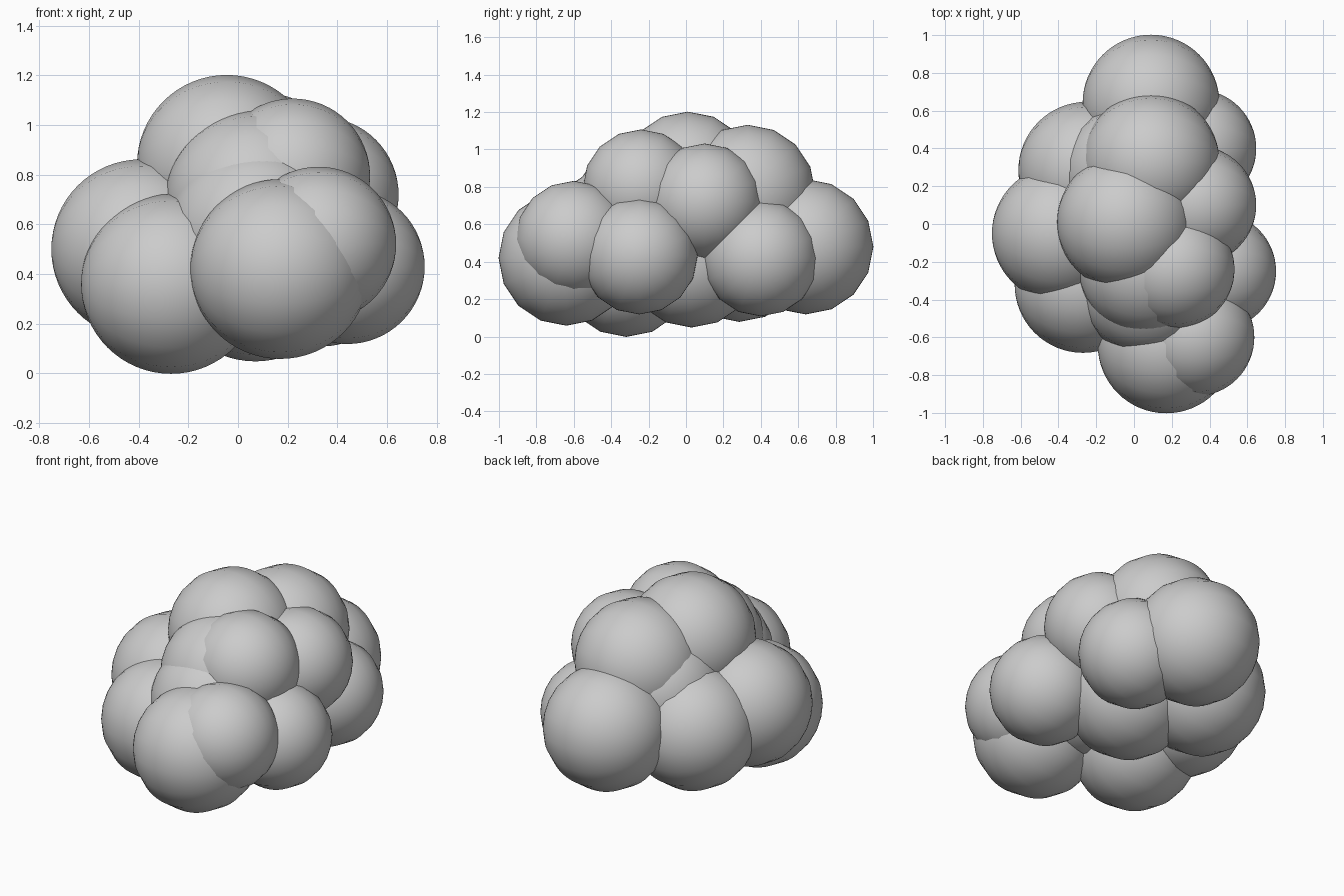
import bpy
from math import radians

if "Cube" in bpy.data.objects:
    bpy.data.objects.remove(bpy.data.objects["Cube"])


def puff(name, x, y, z, r):
    # Smooth ball whose poles lie along the x axis
    bpy.ops.mesh.primitive_uv_sphere_add(segments=16, ring_count=32, radius=r,
                                         location=(x, y, z),
                                         rotation=(0, radians(90), 0))
    ob = bpy.context.object
    ob.name = name
    bpy.ops.object.shade_smooth()


# Large balls forming the left side and core of the cluster
LARGE = {
    "back_puff": (0.09, 0.64, 0.48),
    "back_top_puff": (0.09, 0.33, 0.77),
    "crown_puff": (-0.045, 0.01, 0.84),
    "left_puff": (-0.39, -0.05, 0.50),
    "back_left_puff": (-0.25, 0.285, 0.44),
    "front_left_puff": (-0.27, -0.32, 0.36),
    "front_puff": (0.17, -0.64, 0.42),
    "front_top_puff": (0.07, -0.23, 0.70),
    "front_core": (0.08, -0.34, 0.57),
    "lower_core": (0.07, 0.03, 0.41),
    "back_core": (-0.02, 0.27, 0.62),
}
# Smaller balls along the right side
SMALL = {
    "front_right_puff": (0.325, -0.60, 0.52),
    "top_right_puff": (0.22, -0.24, 0.795),
    "upper_right_puff": (0.335, 0.10, 0.72),
    "back_right_puff": (0.335, 0.40, 0.42),
    "right_puff": (0.44, -0.25, 0.43),
}

for name, pos in LARGE.items():
    puff(name, *pos, 0.362)
for name, pos in SMALL.items():
    puff(name, *pos, 0.312)
